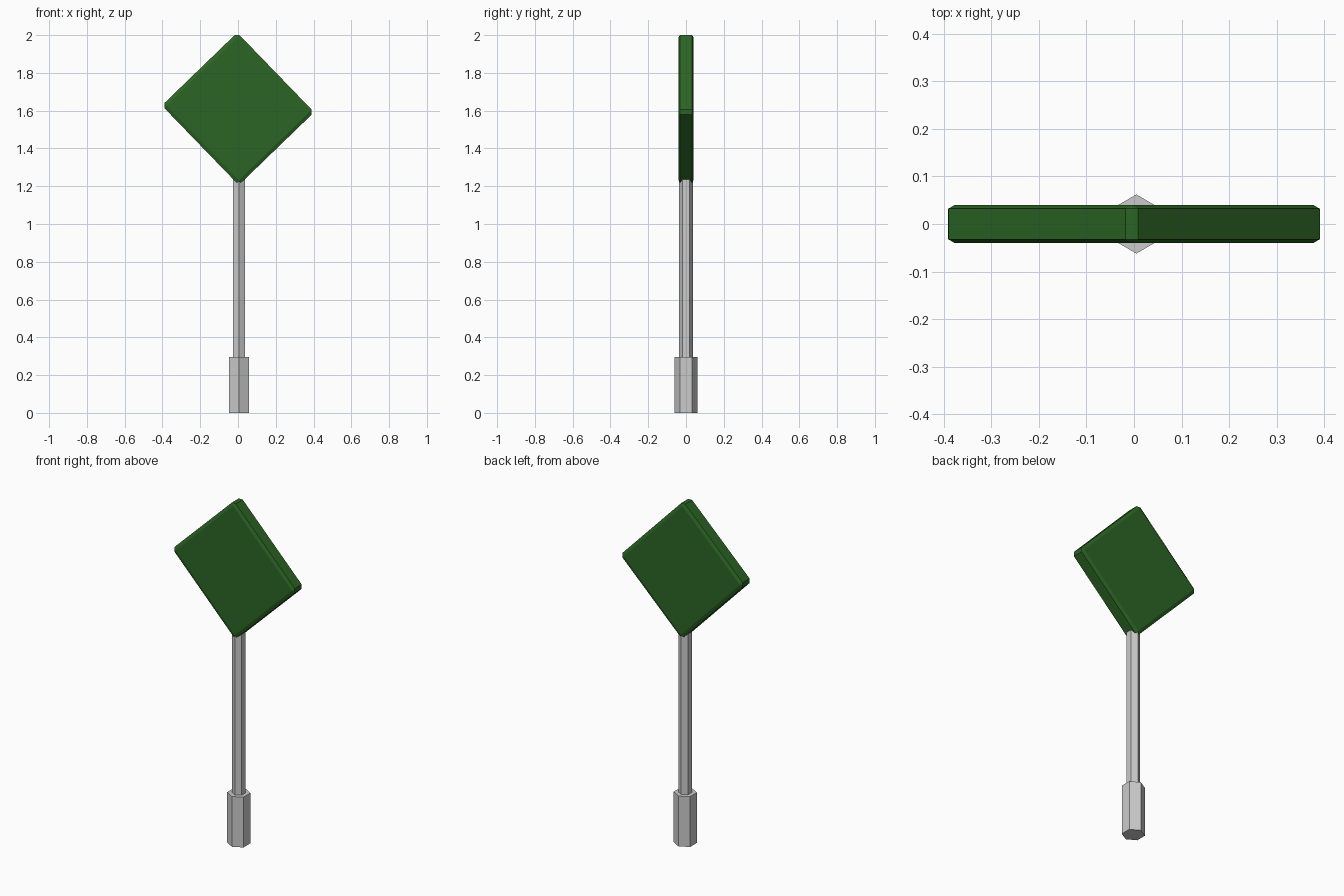
import bpy, bmesh
from math import radians
from mathutils import Matrix

if "Cube" in bpy.data.objects:
    bpy.data.objects.remove(bpy.data.objects["Cube"])


def add_object(name, bm):
    mesh = bpy.data.meshes.new(name)
    bm.to_mesh(mesh)
    bm.free()
    obj = bpy.data.objects.new(name, mesh)
    bpy.context.collection.objects.link(obj)
    return obj


def hex_post(name, radius, z0, z1, x=0.005):
    # six-sided post with corners pointing along y
    bm = bmesh.new()
    bmesh.ops.create_cone(bm, cap_ends=True, segments=6, radius1=radius,
                          radius2=radius, depth=z1 - z0)
    xs = [abs(v.co.x) for v in bm.verts]
    if max(xs) > radius * 0.95:
        bmesh.ops.rotate(bm, verts=bm.verts, matrix=Matrix.Rotation(radians(30), 3, 'Z'))
    bmesh.ops.translate(bm, verts=bm.verts, vec=(x, 0, (z0 + z1) / 2))
    return add_object(name, bm)


# Post and its thicker foot
hex_post("post_foot", 0.062, 0.0, 0.295)
hex_post("post", 0.037, 0.29, 1.236)

# Diamond panel: bevelled slab, flattened in y, turned about y
flatten = 0.43
bm = bmesh.new()
bmesh.ops.create_cube(bm, size=1)
bmesh.ops.scale(bm, verts=bm.verts, vec=(0.555, 0.08 / flatten, 0.586))
bmesh.ops.bevel(bm, geom=bm.edges[:], offset=0.0185, segments=1,
                affect='EDGES', profile=0.5)
bmesh.ops.scale(bm, verts=bm.verts, vec=(1, flatten, 1))
bmesh.ops.rotate(bm, verts=bm.verts, matrix=Matrix.Rotation(radians(-44.05), 3, 'Y'))
bmesh.ops.translate(bm, verts=bm.verts, vec=(0, 0, 1.6095))
panel = add_object("sign_panel", bm)

# Green paint
green = bpy.data.materials.new("green_paint")
green.diffuse_color = (0.025, 0.13, 0.018, 1)
green.use_nodes = True
green.node_tree.nodes["Principled BSDF"].inputs["Base Color"].default_value = green.diffuse_color
panel.data.materials.append(green)
